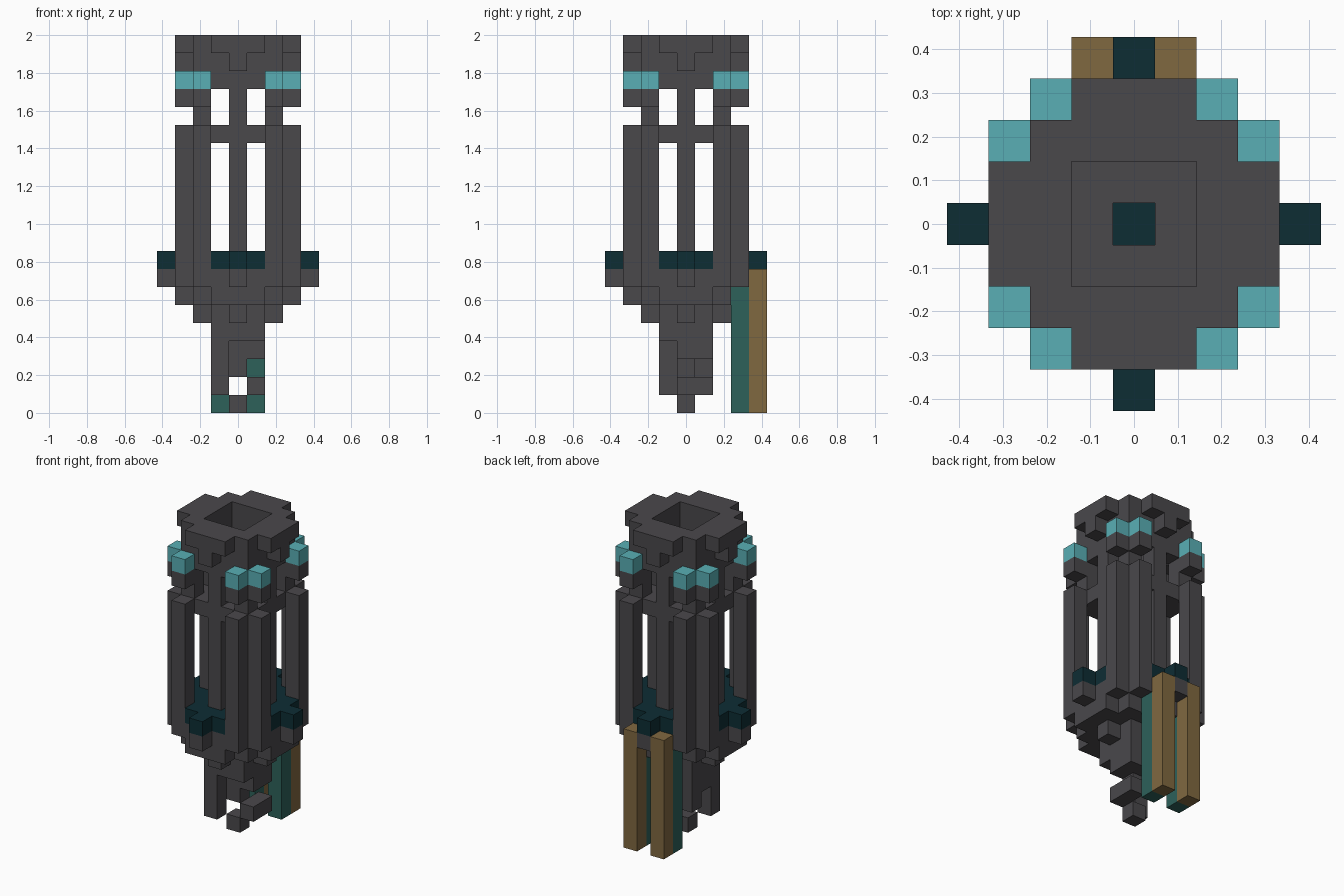
import bpy, bmesh, math
from mathutils import Vector

cube = bpy.data.objects.get("Cube")
if cube:
    bpy.data.objects.remove(cube, do_unlink=True)

U = 2 / 21  # block size: the tower is 21 blocks tall


def material(name, r, g, b):
    m = bpy.data.materials.new(name)
    m.use_nodes = True
    m.diffuse_color = (r, g, b, 1)
    m.node_tree.nodes["Principled BSDF"].inputs["Base Color"].default_value = (r, g, b, 1)
    return m


stone = material("dark stone", .068, .065, .071)
glow = material("pale cyan", .10, .43, .46)
moss = material("deep teal", .004, .026, .034)
wood = material("brown wood", .216, .138, .051)
patina = material("green patina", .026, .12, .102)


def around(cells):
    """Repeat plan cells on all four sides and in both diagonals."""
    out = set()
    for x, y in cells:
        for sx in (1, -1):
            for sy in (1, -1):
                out |= {(x * sx, y * sy), (y * sx, x * sy)}
    return out


def slab(nx, ny):
    return {(x, y) for x in range(-nx, nx + 1) for y in range(-ny, ny + 1)}


def build(name, mat, *layers):
    """Join (plan, first layer, last layer) stacks into one blocky shell."""
    cells = {(x, y, z) for plan, low, high in layers
             for x, y in plan for z in range(low, high + 1)}
    bm = bmesh.new()
    for cell in sorted(cells):
        c = Vector(cell)
        for axis in range(3):
            for sign in (1, -1):
                n = Vector((0, 0, 0))
                n[axis] = sign
                if tuple(int(v) for v in c + n) in cells:
                    continue
                a = Vector((n.y, n.z, n.x)) / 2
                b = n.cross(a)
                mid = c + n / 2 + Vector((0, 0, .5))
                bm.faces.new([bm.verts.new((mid + p) * U)
                              for p in (a + b, b - a, -a - b, a - b)])
    bmesh.ops.remove_doubles(bm, verts=bm.verts, dist=U / 100)
    bmesh.ops.recalc_face_normals(bm, faces=bm.faces)
    bmesh.ops.dissolve_limit(bm, angle_limit=math.radians(1),
                             verts=bm.verts, edges=bm.edges)
    mesh = bpy.data.meshes.new(name)
    bm.to_mesh(mesh)
    bm.free()
    mesh.materials.append(mat)
    obj = bpy.data.objects.new(name, mesh)
    bpy.context.collection.objects.link(obj)
    return obj


core = slab(1, 1)
square = slab(2, 2)
cross = slab(3, 1) | slab(1, 3)
disc = square | cross
corners = around([(2, 3)])
spokes = around([(0, 2)])
tips = around([(0, 4)])
posts = around([(2, 2)])

# Ragged root hanging below the tower
build("root", stone,
      ({(0, 0)}, 0, 0),
      ({(-1, -1)}, 1, 3), ({(1, 0), (1, 1)}, 1, 1),
      ({(0, 0), (-1, 1)}, 2, 2),
      (slab(1, 0) | {(-1, 1), (0, 1), (1, 1)}, 3, 3),
      (core, 4, 4))

# Stepped base widening to the platform
build("base", stone,
      (core | spokes, 5, 5),
      (disc - {(1, 3), (-1, 3)}, 6, 6),
      (disc | corners | tips, 7, 7))

# Dark floor and its four projecting blocks
build("floor", moss, (disc | tips, 8, 8))

# Paired corner pillars and slim inner columns
build("corner_pillars", stone, (corners, 8, 15))
build("inner_columns", stone, (spokes, 9, 14))

# Upper deck with a small central opening, and the posts above it
build("upper_deck", stone, (square - {(0, 0)}, 15, 15))
build("upper_posts", stone, (posts | spokes, 16, 17), (corners, 17, 17))

# Hollow crown with stepped brackets under the rim
build("crown", stone,
      (square - core, 18, 20),
      (around([(0, 3)]), 19, 19),
      (cross - square, 20, 20))
build("lamps", glow, (corners, 18, 18))

# Long boards behind the tower
for side, x in (("left", 1), ("right", -1)):
    build(side + "_plank", wood, ({(x, 4)}, 0, 7))
    build(side + "_backing", patina, ({(x, 3)}, 0, 6))
